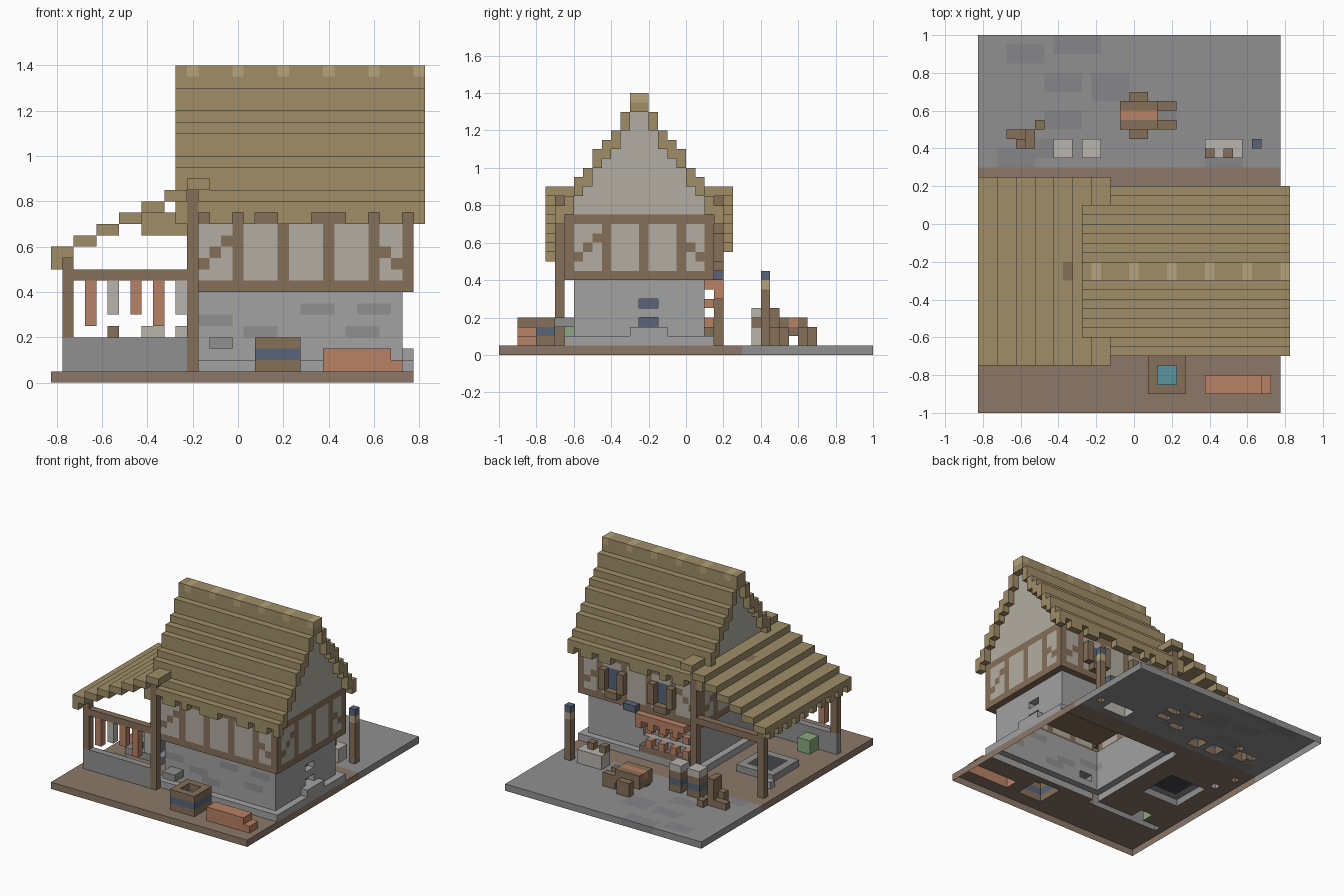
import bpy, random

if "Cube" in bpy.data.objects:
    bpy.data.objects.remove(bpy.data.objects["Cube"])
random.seed(4)
S = 0.05
X0, Y0 = -0.825, -1.0
COL = {
    'thatch': (.35, .27, .14), 'straw': (.46, .37, .2), 'wood': (.24, .16, .10),
    'plaster': (.45, .42, .36), 'stone': (.36, .36, .36), 'stone_dark': (.28, .28, .28),
    'earth': (.26, .19, .14), 'paving': (.28, .28, .28), 'paving_dark': (.24, .24, .25),
    'orange': (.48, .22, .13), 'slate': (.10, .13, .19), 'water': (.1, .3, .35),
    'green': (.25, .4, .2), 'coal': (.06, .06, .07), 'pale': (.48, .46, .42),
}
vox = {}


def fill(part, col, x0, x1, y0, y1, z0, z1):
    """Fill a block of 0.05 cubes; col None carves it away. Later fills win."""
    for i in range(round((x0 - X0) / S), round((x1 - X0) / S)):
        for j in range(round((y0 - Y0) / S), round((y1 - Y0) / S)):
            for k in range(round(z0 / S), round(z1 / S)):
                if col is None:
                    vox.pop((i, j, k), None)
                else:
                    vox[i, j, k] = (part, col)


# ground plate: earth in front, paving behind
fill('ground', 'earth', -.825, .775, -1, .3, 0, .05)
fill('ground', 'paving', -.825, .775, .3, 1, 0, .05)
for _ in range(12):
    x, y = -.825 + S * random.randint(0, 28), .3 + S * random.randint(0, 12)
    fill('ground', 'paving_dark', x, x + .2, y, y + .1, 0, .05)

# stone ground floor on a plinth
fill('plinth', 'stone', -.225, .775, -.65, .15, .05, .1)
fill('ground_floor', 'stone', -.175, .725, -.6, .1, .1, .4)
for x, z in [(-.15, .25), (.025, .2), (.275, .3), (.475, .2), (.525, .3), (.125, .15)]:
    fill('ground_floor', 'stone_dark', x, x + .15, -.6, -.55, z, z + S)
fill('ground_floor', None, .675, .725, -.25, -.15, .15, .3)
fill('window_pane', 'slate', .625, .675, -.25, -.15, .15, .3)
fill('window_bar', 'stone', .675, .725, -.25, -.15, .2, .25)
fill('window_sill', 'stone', .725, .775, -.3, -.1, .1, .15)

# timber framed upper floor, hollow inside
fill('upper_floor', 'plaster', -.225, .775, -.65, .15, .4, .75)
for z in (.4, .7):
    fill('timber_band', 'wood', -.225, .775, -.65, .15, z, z + S)
for y in (-.65, .1):
    for x in (-.225, -.025, .175, .375, .575, .725):
        fill('stud', 'wood', x, x + S, y, y + S, .4, .75)
    for n in range(4):
        z = .5 + n * S
        fill('brace', 'wood', -.175 + n * S, -.125 + n * S, y, y + S, z, z + S)
        if n < 3:
            fill('brace', 'wood', .675 - n * S, .725 - n * S, y, y + S, z, z + S)
for x in (-.225, .725):
    for y in (-.65, -.45, -.25, -.05, .1):
        fill('stud', 'wood', x, x + S, y, y + S, .4, .75)
    for n in range(3):
        z = .5 + n * S
        fill('brace', 'wood', x, x + S, -.6 + n * S, -.55 + n * S, z, z + S)
        fill('brace', 'wood', x, x + S, .05 - n * S, .1 - n * S, z, z + S)
fill('upper_floor', None, -.175, .725, -.6, .1, .45, .75)

# rear windows with shutters and flower boxes
for x in (.025, .425):
    fill('rear_window', 'slate', x, x + .1, .1, .15, .5, .65)
    for sx in (x - S, x + .1):
        fill('shutter', 'wood', sx, sx + S, .15, .2, .5, .65)
    fill('window_box', 'wood', x, x + .1, .15, .2, .45, .5)
fill('hanging_sign', 'slate', .275, .375, .15, .2, .4, .45)

# shop counter and awning at the rear
fill('ground_floor', None, -.125, .275, .05, .1, .2, .35)
fill('counter', 'wood', -.125, .275, .1, .15, .1, .15)
fill('awning', 'orange', -.125, .275, .1, .2, .35, .4)
for n in range(4):
    x = -.125 + n * .1
    fill('counter_goods', 'orange', x, x + S, .1, .15, .15, .2)
    fill('awning_fringe', 'orange', x + S, x + .1, .15, .2, .3, .35)
    fill('awning_goods', 'orange', x, x + S, .1, .15, .25, .3)

# main thatched roof, mirrored about y = -0.25, with gable infill
tops = [.8, .85, .95, 1.0, 1.1, 1.15, 1.2, 1.3]
for n, t in enumerate(tops):
    for y in (-.7 + n * S, .15 - n * S):
        if n:
            for x in (-.225, .725):
                fill('gable', 'plaster', x, x + S, y, y + S, .75, t - .1)
        fill('main_roof', 'thatch', -.275, .825, y, y + S, t - .1, t)
for x in (-.225, .725):
    fill('gable', 'plaster', x, x + S, -.3, -.2, .75, 1.3)
fill('main_roof', 'thatch', -.275, .825, -.3, -.2, 1.3, 1.4)
for n in range(6):
    x = -.225 + n * .2
    fill('ridge_tie', 'straw', x, x + S, -.3, -.2, 1.35, 1.4)
for x0, x1 in [(-.175, -.125), (-.025, .025), (.075, .175), (.325, .475), (.575, .625), (.725, .775)]:
    for y in (-.7, .15):
        fill('main_roof', None, x0, x1, y, y + S, .7, .75)

# lean-to: posts, beams, low wall and stepped thatch
for y in (-.7, .15):
    fill('lean_to_post', 'wood', -.775, -.725, y, y + S, .05, .55)
    fill('lean_to_post', 'wood', -.225, -.175, y, y + S, .05, .85)
    fill('lean_to_beam', 'wood', -.725, -.225, y, y + S, .45, .5)
fill('low_wall', 'stone_dark', -.775, -.225, -.7, -.65, .05, .2)
for n in range(7):
    x, z = -.825 + n * .1, .55 + n * S
    for j in range(20):
        y = -.75 + j * S
        for i in (0, 1):
            c = (round((x + i * S - X0) / S), round((y - Y0) / S), round(z / S))
            if c not in vox or vox[c][0] == 'main_roof':
                vox[c] = ('lean_to_roof', 'thatch')
for j in range(0, 20, 2):
    fill('lean_to_hem', 'thatch', -.825, -.775, -.75 + j * S, -.7 + j * S, .5, .55)
fill('roof_beam_end', 'wood', -.375, -.325, -.3, -.2, .75, .8)
fill('smoke_hood', 'thatch', -.425, -.225, -.3, -.2, .65, .75)

# goods hanging from the front beam
for x, z, c in [(-.675, .25, 'orange'), (-.575, .3, 'pale'), (-.475, .3, 'orange'),
                (-.375, .25, 'orange'), (-.275, .3, 'pale')]:
    fill('hanging_goods', c, x, x + S, -.7, -.65, z, .45)

# forge and small items under the lean-to
fill('forge', 'stone_dark', -.675, -.375, -.35, -.05, .05, .1)
fill('forge_coals', 'coal', -.625, -.425, -.3, -.1, .05, .1)
fill('anvil', 'stone', -.725, -.675, .0, .05, .05, .1)
fill('green_bin', 'green', -.6, -.5, -.65, -.55, .05, .15)
fill('wall_spout', 'stone_dark', -.125, -.025, -.7, -.6, .15, .2)

# water tub and bench in front
fill('water_tub', 'wood', .075, .275, -.9, -.7, .05, .2)
fill('tub_band', 'slate', .075, .275, -.9, -.7, .1, .15)
fill('tub_water', None, .125, .225, -.85, -.75, .15, .2)
fill('tub_water', 'water', .125, .225, -.85, -.75, .1, .15)
fill('bench', 'orange', .375, .675, -.9, -.8, .05, .15)
fill('bench_end', 'orange', .675, .725, -.9, -.8, .05, .1)

# yard: lamp post, stall, barrels, logs and hand cart
fill('lamp_post', 'wood', .625, .675, .4, .45, .05, .35)
fill('lamp', 'straw', .625, .675, .4, .45, .35, .4)
fill('lamp_cap', 'slate', .625, .675, .4, .45, .4, .45)
fill('stall', 'pale', .375, .575, .35, .45, .05, .15)
for x in (.375, .475):
    fill('stall_goods', 'wood', x, x + S, .35, .4, .15, .2)
for x in (-.425, -.275):
    fill('barrel', 'wood', x, x + .1, .35, .45, .05, .2)
    fill('barrel_band', 'slate', x, x + .1, .35, .45, .1, .15)
    fill('barrel_lid', 'pale', x, x + .1, .35, .45, .2, .25)
fill('log_pile', 'wood', -.675, -.525, .45, .5, .05, .1)
fill('log_pile', 'wood', -.625, -.525, .4, .45, .05, .15)
fill('log_pile', 'wood', -.525, -.475, .5, .55, .05, .1)
fill('log_upright', 'wood', -.575, -.525, .4, .5, .05, .25)
fill('cart_body', 'wood', -.075, .125, .5, .65, .1, .2)
fill('cart_load', 'orange', -.075, .125, .55, .6, .15, .2)
for y in (.45, .65):
    fill('cart_wheel', 'wood', -.025, .075, y, y + S, .05, .15)
for y in (.5, .6):
    fill('cart_shaft', 'wood', .125, .225, y, y + S, .05, .15)

# mesh each part, keeping only exposed faces (underside of the plate stays open)
mats = {}
for name, c in COL.items():
    mats[name] = bpy.data.materials.new(name)
    mats[name].diffuse_color = (*c, 1)
parts = {}
for cell, (part, col) in vox.items():
    parts.setdefault(part, []).append((cell, col))
for part, cells in parts.items():
    verts, faces, fm, index = [], [], [], {}
    names = sorted({c for _, c in cells})
    for cell, col in cells:
        for a in range(3):
            for side in (0, 1):
                nb = list(cell)
                nb[a] += 2 * side - 1
                if tuple(nb) in vox or nb[2] < 0:
                    continue
                loop = []
                for u, v in ((0, 0), (1, 0), (1, 1), (0, 1)):
                    p = list(cell)
                    p[a] += side
                    p[(a + 1) % 3] += u
                    p[(a + 2) % 3] += v
                    p = tuple(p)
                    if p not in index:
                        index[p] = len(verts)
                        verts.append((X0 + p[0] * S, Y0 + p[1] * S, p[2] * S))
                    loop.append(index[p])
                faces.append(loop if side else loop[::-1])
                fm.append(names.index(col))
    if faces:
        me = bpy.data.meshes.new(part)
        me.from_pydata(verts, [], faces)
        for c in names:
            me.materials.append(mats[c])
        me.polygons.foreach_set('material_index', fm)
        bpy.context.collection.objects.link(bpy.data.objects.new(part, me))

for m in bpy.data.materials:
    if m.users and not m.is_grease_pencil:
        m.use_nodes = True
        m.node_tree.nodes["Principled BSDF"].inputs["Base Color"].default_value = m.diffuse_color
